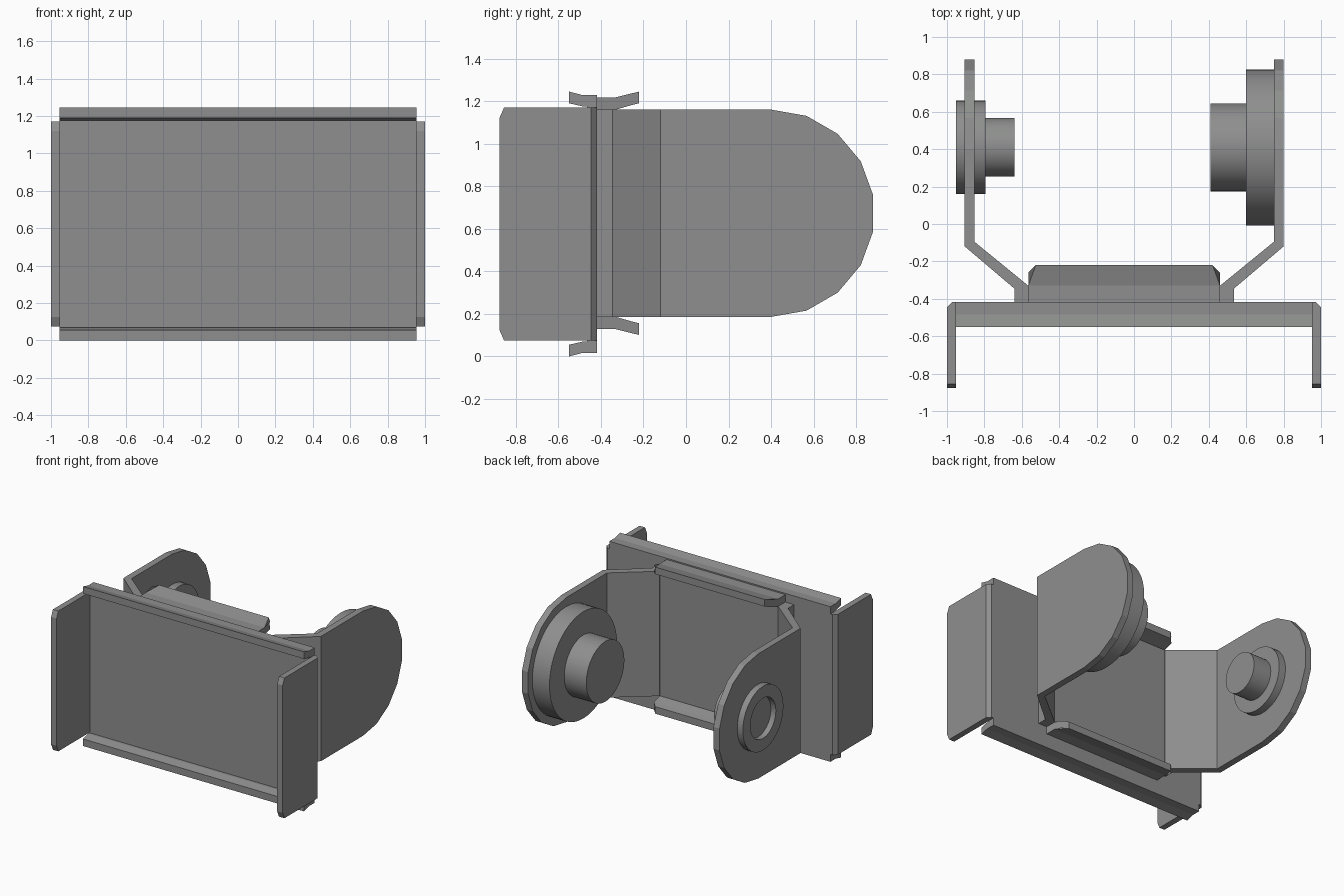
import bpy, bmesh, math
from mathutils import Matrix, Vector

if "Cube" in bpy.data.objects:
    bpy.data.objects.remove(bpy.data.objects["Cube"], do_unlink=True)

metal = bpy.data.materials.new("grey metal")
metal.use_nodes = True
GREY = (0.27, 0.275, 0.27, 1)
metal.diffuse_color = GREY
metal.node_tree.nodes["Principled BSDF"].inputs["Base Color"].default_value = GREY

PANEL_MID = 0.6225     # height centre of the front panel
YOKE_MID = 0.673       # height centre of the rear yoke
YOKE_X = -0.0525       # the yoke sits slightly off centre
PIVOT_Y = 0.40


def finish(name, bm, smooth=False):
    bmesh.ops.recalc_face_normals(bm, faces=bm.faces)
    me = bpy.data.meshes.new(name)
    bm.to_mesh(me)
    bm.free()
    me.materials.append(metal)
    if smooth:
        me.polygons.foreach_set("use_smooth", [True] * len(me.polygons))
        me.set_sharp_from_angle(angle=math.radians(30))
    ob = bpy.data.objects.new(name, me)
    bpy.context.collection.objects.link(ob)
    return ob


def prism(points, axis, lo, hi):
    """Extrude a (y, z) outline along X, or an (x, y) outline along Z."""
    bm = bmesh.new()
    place = (lambda p: (lo, p[0], p[1])) if axis == "X" else (lambda p: (p[0], p[1], lo))
    face = bm.faces.new([bm.verts.new(place(p)) for p in points])
    new = bmesh.ops.extrude_face_region(bm, geom=[face])["geom"]
    step = Vector((hi - lo, 0, 0)) if axis == "X" else Vector((0, 0, hi - lo))
    bmesh.ops.translate(bm, vec=step, verts=[v for v in new if isinstance(v, bmesh.types.BMVert)])
    return bm


def mirrored(bm, axis, centre):
    """Mirror a bmesh across the plane at the given centre."""
    i = "XYZ".index(axis)
    for v in bm.verts:
        v.co[i] = 2 * centre - v.co[i]
    return bm


def lathe(name, profile):
    """Revolve an (x, radius) profile about the pivot axis."""
    bm = bmesh.new()
    vs = [bm.verts.new((x, PIVOT_Y + 0.01, YOKE_MID + r)) for x, r in profile]
    edges = [bm.edges.new(pair) for pair in zip(vs, vs[1:])]
    bmesh.ops.spin(bm, geom=vs + edges, cent=(0, PIVOT_Y + 0.01, YOKE_MID), axis=(1, 0, 0),
                   angle=math.tau, steps=48)
    bmesh.ops.remove_doubles(bm, verts=bm.verts, dist=1e-4)
    return finish(name, bm, True)


# Front panel with flared top and bottom lips, as one folded section
upper = [(-0.465, 1.175), (-0.485, 1.175), (-0.55, 1.19), (-0.55, 1.245),
         (-0.485, 1.228), (-0.418, 1.228)]
lower = [(y, 2 * PANEL_MID - z) for y, z in reversed(upper)]
finish("front_panel", prism(upper + lower, "X", -0.955, 0.955))

# Side flanges with clipped front corners and a chamfered back edge
clip = [(-0.418, 1.17), (-0.855, 1.17), (-0.877, 1.12)]
outline = clip + [(y, 2 * PANEL_MID - z) for y, z in reversed(clip)]
for side, name in ((1, "left_flange"), (-1, "right_flange")):
    bm = prism(outline, "X", 0.953, 1.0)
    back = [e for e in bm.edges if all(v.co.x > 0.99 and v.co.y > -0.42 for v in e.verts)]
    bmesh.ops.bevel(bm, geom=back, offset=0.028, segments=1, affect="EDGES")
    if side < 0:
        mirrored(bm, "X", 0)
    finish(name, bm)

# Yoke base plate
bottom, top = 0.186, 1.16
base = [(-0.42, bottom), (-0.335, bottom), (-0.335, top), (-0.42, top)]
finish("yoke_base", prism(base, "X", -0.64, 0.535))

# Flared lips on the yoke base, with clipped rear corners
lip = [(-0.42, 1.16), (-0.33, 1.16), (-0.26, 1.18), (-0.22, 1.19),
       (-0.22, 1.245), (-0.26, 1.235), (-0.33, 1.218), (-0.42, 1.218)]
for name, flip in (("upper_lip", False), ("lower_lip", True)):
    bm = prism(lip, "X", -0.565, 0.46)
    for v in bm.verts:
        if v.co.y > -0.23:
            v.co.x += 0.04 if v.co.x < 0 else -0.04
    if flip:
        mirrored(bm, "Z", YOKE_MID)
    finish(name, bm)

# Yoke arms: a slanted web, then a straight plate with a faceted round end
web = [(0.46, -0.345), (0.535, -0.345), (0.80, -0.12), (0.80, -0.095), (0.748, -0.095), (0.46, -0.33)]
radius = (top - bottom) / 2
arc = [math.radians(a) for a in range(90, -91, -20)]
plate = [(-0.095, bottom), (-0.095, top)]
plate += [(PIVOT_Y + radius * math.cos(a), YOKE_MID + radius * math.sin(a)) for a in arc]
for side, label in ((1, "left"), (-1, "right")):
    for part, bm in (("web", prism(web, "Z", bottom, top)), ("arm", prism(plate, "X", 0.748, 0.80))):
        if side < 0:
            mirrored(bm, "X", YOKE_X)
        finish(label + "_" + part, bm)

# Large pivot hub on the left arm, with its boss
lathe("left_hub", [(0.75, 0), (0.75, 0.417), (0.60, 0.417), (0.60, 0.235), (0.41, 0.235), (0.41, 0)])

# Small bushing through the right arm, recessed outside, with its pin inside
lathe("right_bushing", [(-0.91, 0), (-0.91, 0.157), (-0.953, 0.157), (-0.953, 0.25),
                        (-0.795, 0.25), (-0.795, 0.157), (-0.64, 0.157), (-0.64, 0)])
